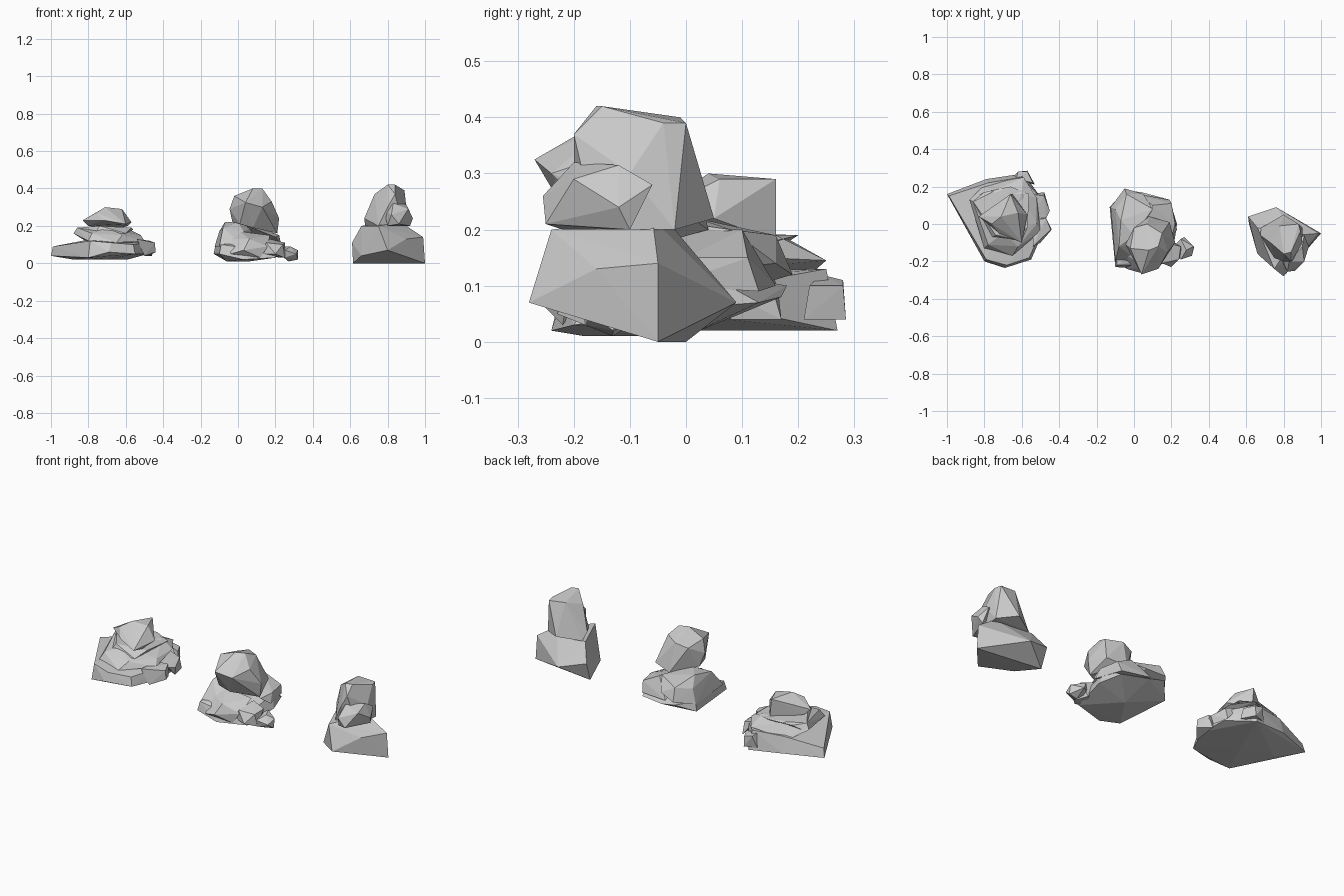
import bpy, bmesh

def rock(name, pts):
    """Faceted stone: convex hull of a few corner points."""
    bm = bmesh.new()
    for p in pts:
        bm.verts.new(p)
    res = bmesh.ops.convex_hull(bm, input=bm.verts)
    junk = [v for v in bm.verts if not v.link_faces]
    bmesh.ops.delete(bm, geom=junk, context='VERTS')
    bmesh.ops.recalc_face_normals(bm, faces=bm.faces)
    me = bpy.data.meshes.new(name)
    bm.to_mesh(me)
    bm.free()
    ob = bpy.data.objects.new(name, me)
    bpy.context.collection.objects.link(ob)
    return ob

# Left pile: wide bottom slab, stacked layers, cap stone
rock("left_bottom_slab", [
    (-1.0, .16, .04), (-.99, .15, .09), (-.80, -.20, .03), (-.79, -.19, .12),
    (-.69, -.235, .06), (-.68, -.22, .11), (-.55, -.19, .05), (-.56, -.18, .10),
    (-.48, -.03, .05), (-.49, -.02, .11), (-.49, .13, .05), (-.50, .14, .11),
    (-.59, .27, .02), (-.60, .25, .13), (-.79, .24, .04), (-.78, .22, .13),
    (-.70, .0, .02), (-.88, .05, .02)])
rock("left_edge_stone_a", [
    (-.50, -.10, .04), (-.44, -.03, .06), (-.445, -.03, .11), (-.47, .03, .12),
    (-.54, .02, .12), (-.54, -.12, .13), (-.48, .05, .04)])
rock("left_edge_stone_b", [
    (-.46, .08, .04), (-.45, .07, .09), (-.48, .15, .11), (-.55, .16, .13),
    (-.55, .03, .13), (-.48, .17, .04), (-.47, .03, .10)])
rock("left_edge_stone_c", [
    (-.57, .285, .04), (-.57, .28, .10), (-.62, .28, .11), (-.63, .24, .12),
    (-.54, .22, .10), (-.53, .21, .04), (-.64, .26, .04)])
rock("left_middle_layer", [
    (-.88, .13, .16), (-.86, .12, .19), (-.80, -.13, .12), (-.78, -.11, .16),
    (-.65, -.17, .11), (-.62, -.12, .15), (-.50, -.04, .12), (-.52, .0, .15),
    (-.52, .14, .15), (-.59, .25, .145), (-.60, .16, .19), (-.80, .21, .11),
    (-.76, .17, .19), (-.70, -.05, .19)])
rock("left_upper_layer", [
    (-.87, .14, .15), (-.86, .12, .19), (-.77, -.08, .15), (-.74, -.06, .20),
    (-.60, -.09, .16), (-.57, -.02, .19), (-.56, .16, .18), (-.66, .20, .19),
    (-.80, .17, .18)])
rock("left_cap_stone", [
    (-.83, .04, .23), (-.80, .06, .20), (-.66, .16, .29), (-.65, .16, .18),
    (-.71, .04, .30), (-.62, .06, .29), (-.57, .05, .22), (-.59, -.03, .20),
    (-.60, -.10, .21), (-.72, -.05, .23), (-.76, .0, .27)])

# Middle pile: base slab, side blocks, leaning boulder, pebbles
rock("middle_base", [
    (-.13, .09, .05), (-.12, .08, .10), (-.10, -.23, .05), (-.09, -.22, .10),
    (.03, -.24, .02), (.05, -.22, .08), (.20, -.20, .03), (.19, -.16, .09),
    (.23, .0, .06), (.21, .02, .13), (.19, .13, .07), (.04, .17, .08),
    (-.05, .18, .10), (.06, .0, .01), (-.06, -.18, .01)])
rock("middle_side_slab", [
    (-.125, .09, .09), (-.10, .08, .17), (-.05, .19, .12), (-.04, .16, .19),
    (.05, .16, .14), (.10, .08, .20), (.0, -.06, .22), (-.07, .02, .22),
    (-.10, -.20, .09), (-.08, -.12, .19), (.02, -.20, .10), (.03, -.12, .17)])
rock("middle_back_stone", [
    (.02, .16, .10), (.19, .13, .09), (.20, .11, .15), (.22, .0, .15),
    (.23, -.03, .10), (.10, .10, .20), (.05, -.04, .20), (.20, -.08, .14)])
rock("middle_front_stone", [
    (-.04, -.24, .05), (.03, -.26, .07), (.06, -.23, .13), (.16, -.21, .09),
    (.17, -.12, .15), (.01, -.12, .17), (-.05, -.16, .13), (.12, -.22, .03)])
rock("middle_boulder", [
    (-.03, -.08, .22), (-.045, -.11, .29), (-.02, -.13, .36), (.0, -.02, .34),
    (.08, -.14, .40), (.13, -.12, .40), (.03, -.25, .32), (.04, -.27, .325),
    (.13, -.24, .30), (.01, -.19, .21), (.08, -.19, .19), (.15, -.05, .37),
    (.18, -.15, .33), (.22, -.10, .24), (.21, -.10, .16), (.19, .01, .22),
    (.08, .04, .20), (.07, .0, .36)])
rock("middle_pebble_a", [
    (.13, -.20, .05), (.15, -.21, .11), (.20, -.23, .05), (.24, -.19, .10),
    (.25, -.12, .11), (.17, -.10, .13), (.25, -.18, .03), (.22, -.10, .03)])
rock("middle_pebble_b", [
    (.21, -.12, .06), (.25, -.08, .09), (.27, -.07, .05), (.32, -.12, .07),
    (.32, -.13, .02), (.31, -.17, .05), (.25, -.19, .07), (.25, -.18, .03),
    (.27, -.13, .01), (.28, -.14, .09)])

# Right pile: single blocky base with a two-part stone on top
rock("right_base", [
    (.615, .0, .0), (.61, .04, .11), (1.0, -.05, .0), (.99, -.05, .14),
    (.80, -.28, .07), (.75, -.24, .20), (.66, -.02, .20), (.76, .09, .07),
    (.87, -.06, .22), (.66, -.16, .04), (.90, -.16, .13)])
rock("right_top_stone", [
    (.68, -.02, .20), (.675, -.06, .24), (.73, -.10, .37), (.78, -.01, .40),
    (.80, -.16, .42), (.84, -.15, .42), (.89, -.04, .39), (.88, .0, .39),
    (.84, -.20, .37), (.80, -.20, .30), (.75, -.18, .20), (.90, -.02, .20),
    (.80, .05, .22), (.90, -.10, .30), (.88, -.16, .20)])
rock("right_front_lump", [
    (.83, -.20, .32), (.90, -.12, .315), (.82, -.255, .26), (.86, -.25, .21),
    (.91, -.20, .29), (.935, -.12, .24), (.92, -.10, .20), (.80, -.22, .20),
    (.91, -.06, .28), (.78, -.15, .28)])
